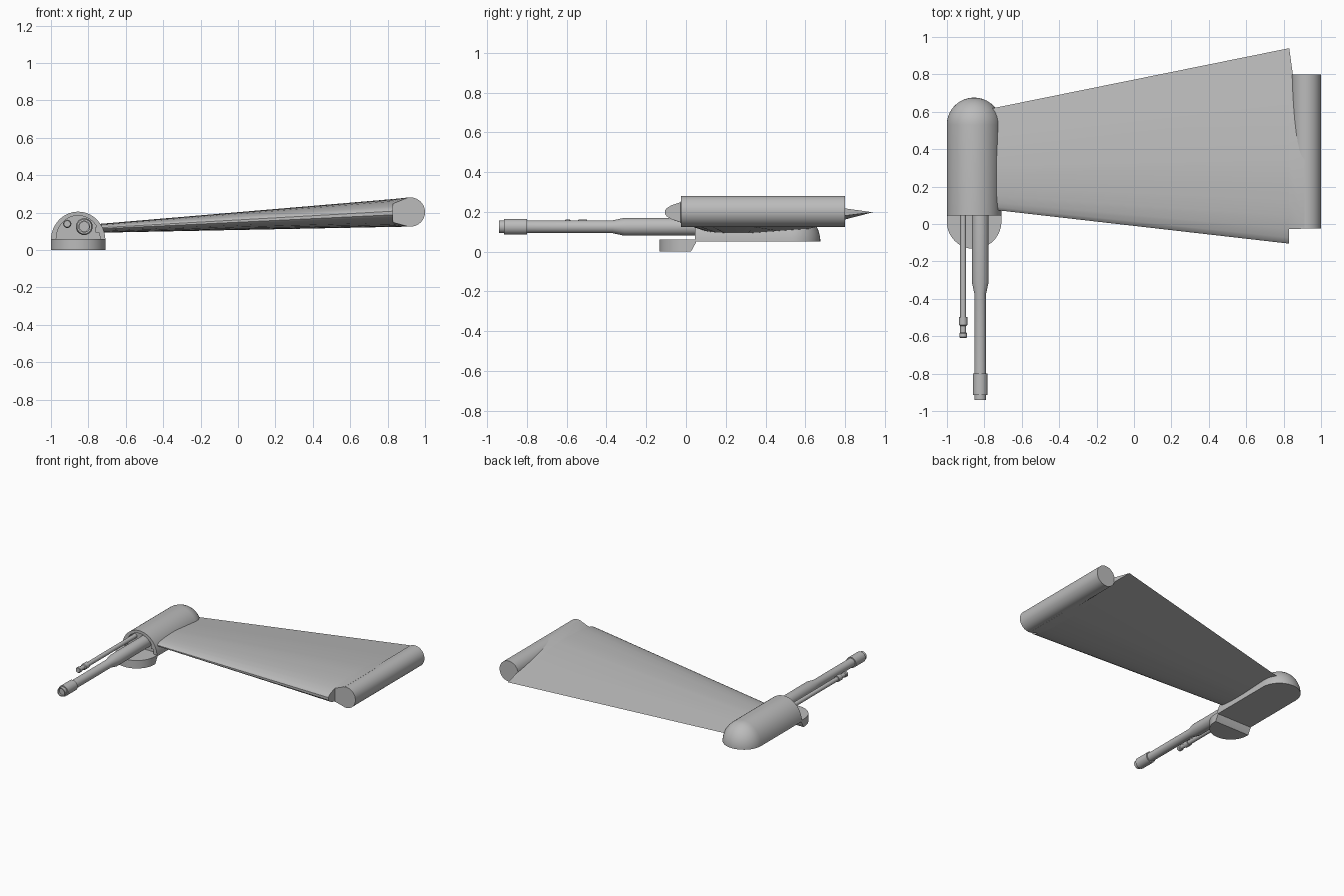
import bpy, bmesh, math
from mathutils import Vector

if "Cube" in bpy.data.objects:
    bpy.data.objects.remove(bpy.data.objects["Cube"])

grey = bpy.data.materials.new("hull grey")
grey.diffuse_color = (0.5, 0.5, 0.5, 1)
grey.use_nodes = True
grey.node_tree.nodes["Principled BSDF"].inputs["Base Color"].default_value = grey.diffuse_color


def finish(name, bm, angle=35):
    """Turn a bmesh into a named, shaded object."""
    bmesh.ops.remove_doubles(bm, verts=bm.verts, dist=1e-5)
    bmesh.ops.recalc_face_normals(bm, faces=bm.faces)
    mesh = bpy.data.meshes.new(name)
    bm.to_mesh(mesh)
    bm.free()
    obj = bpy.data.objects.new(name, mesh)
    mesh.materials.append(grey)
    bpy.context.collection.objects.link(obj)
    bpy.ops.object.select_all(action='DESELECT')
    obj.select_set(True)
    bpy.context.view_layer.objects.active = obj
    bpy.ops.object.shade_smooth_by_angle(angle=math.radians(angle))
    return obj


def loft(name, rings, angle=35):
    """Skin closed rings of equal length and cap both ends."""
    bm = bmesh.new()
    rows = [[bm.verts.new(p) for p in ring] for ring in rings]
    n = len(rows[0])
    for a, b in zip(rows, rows[1:]):
        for i in range(n):
            j = (i + 1) % n
            bm.faces.new((a[i], a[j], b[j], b[i]))
    bm.faces.new(rows[0])
    bm.faces.new(rows[-1])
    return finish(name, bm, angle)


def lathe(name, x, z, profile, sides=32):
    """Round part along y from (y, radius) pairs."""
    turns = [2 * math.pi * i / sides for i in range(sides)]
    return loft(name, [[(x + r * math.cos(t), y, z + r * math.sin(t))
                        for t in turns] for y, r in profile])


# Gun housing: arched shell with a recessed front and a domed back
HX, HR, HH = -0.855, 0.146, 0.155


def arch(y, s, z0=0.05):
    pts = [(HX + HR * s * math.cos(math.pi * i / 28), y,
            z0 + HH * s * math.sin(math.pi * i / 28)) for i in range(29)]
    return pts


rings = [arch(0.075, 0.8, 0.06), arch(0.045, 0.8, 0.06), arch(0.045, 1), arch(0.53, 1)]
for k in range(1, 11):
    a = math.radians(88) * k / 10
    rings.append(arch(0.53 + 0.146 * math.sin(a), math.cos(a)))
loft("gun_housing", rings)

# Half-round foot under the front of the housing, with a sloped back
def foot_ring(z, back):
    arc = [math.pi + math.pi * i / 28 for i in range(29)]
    pts = [(HX + 0.146 * math.cos(a), 0.013 + 0.146 * math.sin(a), z) for a in arc]
    return pts + [(HX + 0.146, back, z), (HX - 0.146, back, z)]


loft("front_foot", [foot_ring(0, 0.025), foot_ring(0.045, 0.05), foot_ring(0.06, 0.05)])

# Guns and the small sight in the recess
lathe("main_gun", -0.822, 0.125, [
    (0.08, 0.045), (-0.31, 0.045), (-0.37, 0.032), (-0.80, 0.032), (-0.80, 0.040),
    (-0.915, 0.040), (-0.915, 0.032), (-0.94, 0.032), (-0.94, 0.025), (-0.925, 0.025)])
lathe("small_gun", -0.913, 0.14, [
    (0.08, 0.016), (-0.497, 0.016), (-0.497, 0.022), (-0.54, 0.022), (-0.545, 0.016),
    (-0.58, 0.016), (-0.585, 0.021), (-0.605, 0.021), (-0.61, 0.017)], 20)
loft("recess_sight", [[(-0.762, y, 0.093), (-0.732, y, 0.093),
                       (-0.732, y, 0.122), (-0.762, y, 0.122)] for y in (0.048, 0.09)])

# Wing: airfoil section growing from root to tip
HALF = [(0, 0.13), (0.008, 0.28), (0.03, 0.47), (0.075, 0.68), (0.14, 0.84),
        (0.22, 0.94), (0.32, 0.99), (0.43, 1.0), (0.72, 0.5)]


def airfoil(x, lead, trail, zc, half):
    at = lambda c, h: (x, lead + c * (trail - lead), zc + h * half)
    return ([at(c, h) for c, h in HALF] + [at(1, 0)]
            + [at(c, -h) for c, h in reversed(HALF)])


tip = airfoil(0.83, -0.105, 0.94, 0.198, 0.0745)
loft("wing", [airfoil(-0.76, 0.077, 0.618, 0.115, 0.023), tip], 30)

# Wing tip pod
PX, PZ, PR = 0.922, 0.203, 0.078
lathe("tip_pod", PX, PZ, [(-0.025, PR), (0.80, PR)], 40)

# Fairing blending the wing into the tip pod
bm = bmesh.new()
pts = [p for p in tip if p[1] >= -0.03]
pts += [(0.912, y, PZ + s * PR) for y in (-0.025, 0.34) for s in (1, -1)]
for p in pts:
    bm.verts.new(Vector(p))
hull = bmesh.ops.convex_hull(bm, input=bm.verts[:])
bmesh.ops.delete(bm, geom=list({g for g in hull["geom_interior"] + hull["geom_unused"]
                               if isinstance(g, bmesh.types.BMVert)}), context='VERTS')
finish("tip_fairing", bm, 30)
